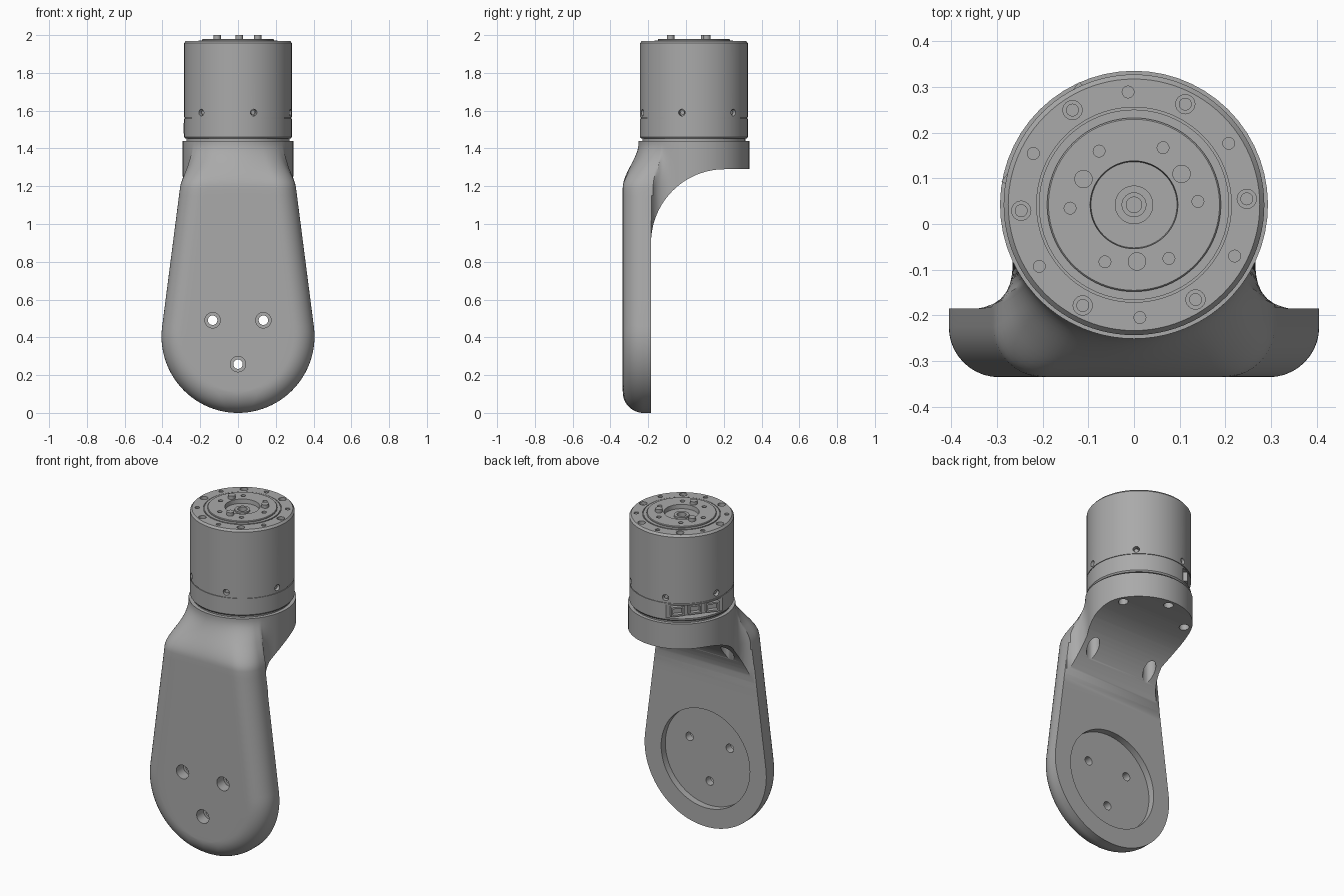
import bpy, bmesh, math
from math import sin, cos, radians, pi, sqrt
from mathutils import Vector, Matrix

if "Cube" in bpy.data.objects:
    bpy.data.objects.remove(bpy.data.objects["Cube"])

grey = bpy.data.materials.new("machined grey")
grey.use_nodes = True
grey.diffuse_color = (0.4, 0.4, 0.4, 1)
grey.node_tree.nodes["Principled BSDF"].inputs["Base Color"].default_value = (0.4, 0.4, 0.4, 1)

CY = 0.042        # y of the actuator axis
FLANGE = 0.293    # flange radius
R = 0.405         # round lower end of the plate
BACK = -0.185     # back face of the plate
FILLET = 0.11     # rounding of the plate's front edge
TILT = radians(7.34)


def finish(name, bm):
    bmesh.ops.recalc_face_normals(bm, faces=bm.faces)
    mesh = bpy.data.meshes.new(name)
    bm.to_mesh(mesh)
    bm.free()
    mesh.materials.append(grey)
    ob = bpy.data.objects.new(name, mesh)
    bpy.context.collection.objects.link(ob)
    return ob


def activate(ob):
    bpy.ops.object.select_all(action='DESELECT')
    ob.select_set(True)
    bpy.context.view_layer.objects.active = ob


def smooth(ob):
    activate(ob)
    bpy.ops.object.shade_smooth_by_angle(angle=radians(30))


def cut(target, cutter):
    cutter.hide_render = True
    mod = target.modifiers.new("cut", 'BOOLEAN')
    mod.operation, mod.solver, mod.object = 'DIFFERENCE', 'EXACT', cutter
    activate(target)
    bpy.ops.object.modifier_apply(modifier=mod.name)
    bpy.data.objects.remove(cutter)


def rods(name, ends, radius, segments=24):
    """Cylinders between pairs of points, in one object."""
    bm = bmesh.new()
    for a, b in ends:
        a, b = Vector(a), Vector(b)
        turn = (b - a).to_track_quat('Z', 'Y').to_matrix().to_4x4()
        bmesh.ops.create_cone(bm, cap_ends=True, segments=segments, radius1=radius, radius2=radius,
                              depth=(b - a).length, matrix=Matrix.Translation((a + b) / 2) @ turn)
    return finish(name, bm)


def polar(radius, degrees, z):
    a = radians(degrees)
    return (radius * cos(a), CY + radius * sin(a), z)


def upright(radius, angles, low, high):
    return [(polar(radius, a, low), polar(radius, a, high)) for a in angles]


def lathe(name, profile, segments=96):
    bm = bmesh.new()
    verts = [bm.verts.new((r, 0, z)) for r, z in profile]
    edges = [bm.edges.new(p) for p in zip(verts, verts[1:])]
    bmesh.ops.spin(bm, geom=verts + edges, cent=(0, 0, 0), axis=(0, 0, 1),
                   angle=2 * pi, steps=segments, use_duplicate=False)
    bmesh.ops.remove_doubles(bm, verts=bm.verts, dist=1e-5)
    bmesh.ops.translate(bm, verts=bm.verts, vec=(0, CY, 0))
    return finish(name, bm)


# Bracket: horizontal sections lofted upward
def half_width(z, inset):
    r, z = R - inset, min(z, 1.3)
    if z < R + r * sin(TILT):
        return sqrt(max(r * r - (z - R) ** 2, 0))
    return (r - (z - R) * sin(TILT)) / cos(TILT)


def section(z):
    w = half_width(z, 0)
    pts = []
    for i in range(19):                                   # round back
        a = radians(90 - 115 * i / 18)
        pts.append(Vector((FLANGE * cos(a), CY + FLANGE * sin(a))))
    start, bend, end = pts[-1], Vector((0.262, -0.18)), Vector((0.35, BACK))
    for i in range(1, 8):                                 # flare into the plate
        t = i / 7
        pts.append(start * (1 - t) ** 2 + bend * 2 * t * (1 - t) + end * t * t)
    for p in pts:
        p.x = min(p.x, w)
    if z < 0.861:                                         # plate only
        n = len(pts) - 1
        pts = [Vector((w * i / n, BACK + 0.015)) for i in range(n + 1)]
    a_max = math.acos(1 - min(z / FILLET, 1))
    for i in range(11):                                   # rounded front edge
        a = a_max * i / 10
        pts.append(Vector((half_width(z, FILLET * (1 - cos(a))), -0.335 + FILLET * (1 - sin(a)))))
    x, y = pts[-1]
    pts += [Vector((x * (1 - i / 6), y)) for i in range(1, 7)]
    t = min(max((z - 1.19) / 0.24, 0), 1)                 # shoulder blends to the circle
    t = t * t * (3 - 2 * t)
    axis = Vector((0, CY))
    pts = [p.lerp(axis + (p - axis).normalized() * FLANGE, t) for p in pts]
    return pts + [Vector((-p.x, p.y)) for p in pts[-2:0:-1]]


heights = [R * (1 - cos(pi / 2 * i / 24)) for i in range(25)]
heights[0] = 0.0004
heights += [0.43, 0.459, 0.6, 0.75, 0.86, 0.862, 0.95, 1.05, 1.15]
heights += [1.19 + 0.25 * i / 16 for i in range(17)]
bm = bmesh.new()
rings = [[bm.verts.new((p.x, p.y, z)) for p in section(z)] for z in heights]
for low, high in zip(rings, rings[1:]):
    for i in range(len(low)):
        j = (i + 1) % len(low)
        bm.faces.new((low[i], low[j], high[j], high[i]))
bm.faces.new(rings[0])
bm.faces.new(rings[-1])
bmesh.ops.remove_doubles(bm, verts=bm.verts, dist=1e-5)
bracket = finish("bracket", bm)

# Hollow behind the plate, sweeping out under the flange
outline = [(0.7, -0.2), (BACK, -0.2)]
outline += [(0.205 - 0.39 * cos(a), 0.9 + 0.39 * sin(a)) for a in [pi / 2 * i / 24 for i in range(25)]]
outline += [(0.7, 1.29)]
bm = bmesh.new()
face = bm.faces.new([bm.verts.new((-0.6, y, z)) for y, z in outline])
out = bmesh.ops.extrude_face_region(bm, geom=[face])
bmesh.ops.translate(bm, vec=(1.2, 0, 0), verts=[v for v in out["geom"] if isinstance(v, bmesh.types.BMVert)])
cut(bracket, finish("hollow_cutter", bm))

# Round pocket, bolt holes and screw channels
cut(bracket, rods("pocket_cutter", [((0, -0.225, 0.408), (0, 0, 0.408))], 0.295, 96))
bolts = [(0.155 * cos(radians(a)), 0.413 + 0.155 * sin(radians(a))) for a in (30, 150, 270)]
cut(bracket, rods("bolt_cutter", [((x, -0.5, z), (x, 0, z)) for x, z in bolts], 0.025))
cut(bracket, rods("counterbore_cutter", [((x, -0.5, z), (x, -0.27, z)) for x, z in bolts], 0.041))
cut(bracket, rods("channel_cutter", upright(0.25, (217, 323), 0.8, 1.29), 0.036))
cut(bracket, rods("flange_hole_cutter", upright(0.25, (30, 90, 150), 1.2, 1.36), 0.027))
smooth(bracket)

# Actuator body with seam, waist groove and stepped top
body = lathe("actuator_body", [
    (0, 1.43), (0.272, 1.43), (0.272, 1.452), (0.279, 1.452), (0.285, 1.46), (0.285, 1.558),
    (0.281, 1.558), (0.281, 1.563), (0.285, 1.563), (0.285, 1.958), (0.275, 1.97),
    (0.213, 1.97), (0.213, 1.965), (0.208, 1.965), (0.208, 1.972), (0.19, 1.972), (0.19, 1.977),
    (0.187, 1.98), (0.096, 1.98), (0.094, 1.955), (0.042, 1.955), (0.042, 1.965),
    (0.026, 1.965), (0.026, 1.92), (0, 1.92)])
sixths = range(0, 360, 60)
cut(body, rods("top_screw_cutter", upright(0.247, [3 + a for a in sixths], 1.94, 2.1), 0.021))
cut(body, rods("outer_pin_hole_cutter", upright(0.247, [33 + a for a in sixths], 1.962, 2.1), 0.013, 16))
cut(body, rods("inner_pin_hole_cutter", upright(0.14, [3 + a for a in sixths], 1.965, 2.1), 0.013, 16))
cut(body, rods("side_screw_cutter", [(polar(0.255, a - 13, 1.59), polar(0.4, a - 13, 1.59)) for a in sixths],
               0.018, 16))

# Connector bay: flat recess on the back, with three sockets
BAY = 142
bay_turn = Matrix.Translation((0, CY, 0)) @ Matrix.Rotation(radians(BAY), 4, 'Z')


def blocks(name, items):
    bm = bmesh.new()
    for centre, size in items:
        bmesh.ops.create_cube(bm, size=1, matrix=bay_turn @ Matrix.Translation(centre) @ Matrix.Diagonal((*size, 1)))
    return finish(name, bm)


cut(body, blocks("bay_cutter", [((0.335, 0, 1.509), (0.2, 0.4, 0.08))]))
sockets = (-0.1, 0, 0.1)
frames = blocks("connector_sockets", [((0.235, s, 1.508), (0.05, 0.075, 0.056)) for s in sockets])
cut(frames, blocks("socket_cutter", [((0.26, s, 1.508), (0.05, 0.055, 0.036)) for s in sockets]))
smooth(body)

# Screw heads and drive pins
smooth(rods("top_screws", upright(0.247, [3 + a for a in sixths], 1.93, 1.955), 0.014))
smooth(rods("side_screws", [(polar(0.25, a - 13, 1.59), polar(0.272, a - 13, 1.59)) for a in sixths], 0.011, 16))
smooth(rods("drive_pins", upright(0.124, (33, 153, 273), 1.96, 2.0), 0.02))
smooth(rods("centre_pin", [((0, CY, 1.91), (0, CY, 1.935))], 0.018))
